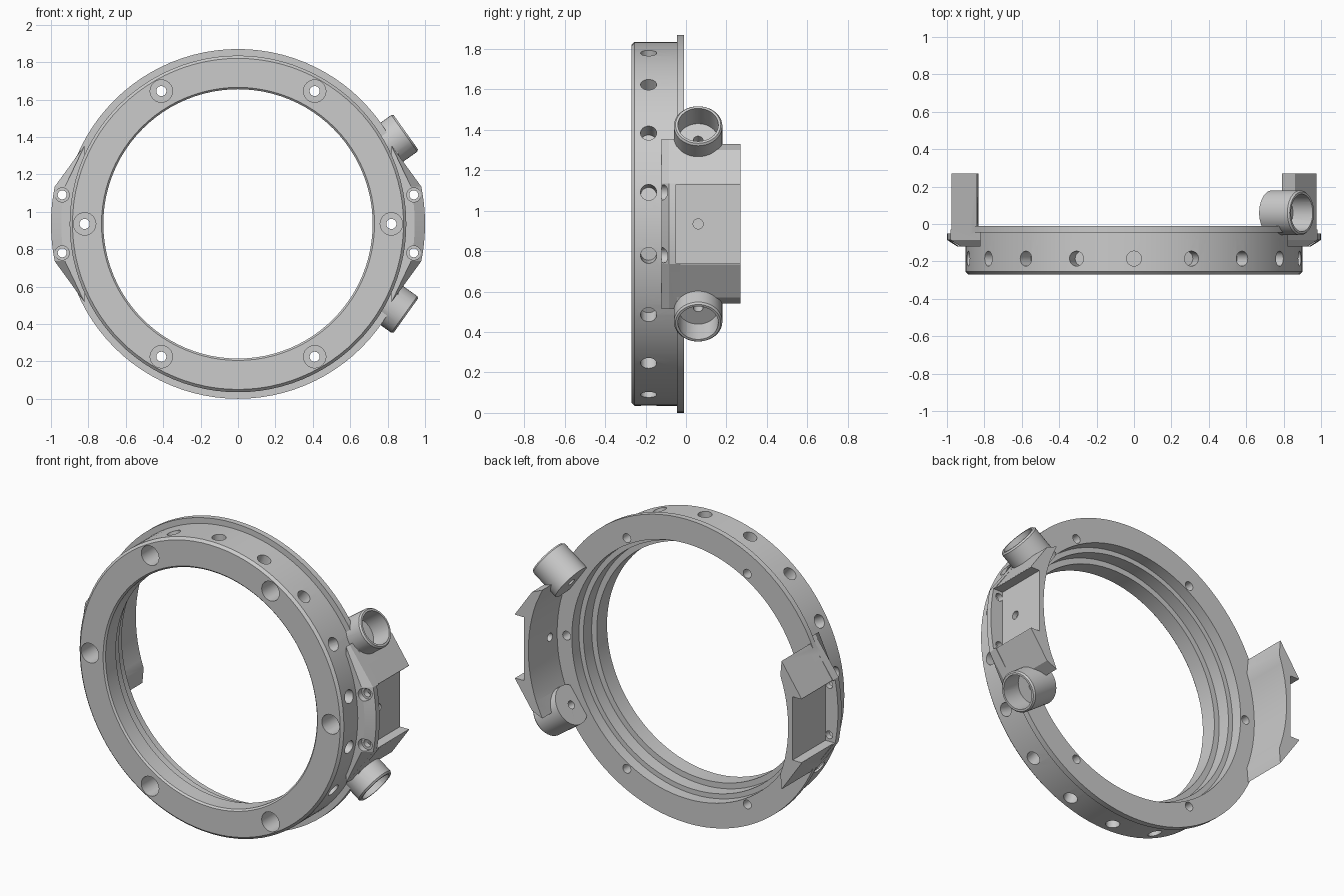
import bpy, bmesh
from math import sin, cos, pi, radians
from mathutils import Vector, Matrix

if "Cube" in bpy.data.objects:
    bpy.data.objects.remove(bpy.data.objects["Cube"])

CZ = 0.935  # height of the ring axis


def finish(name, bm):
    bmesh.ops.remove_doubles(bm, verts=bm.verts, dist=1e-5)
    bmesh.ops.recalc_face_normals(bm, faces=bm.faces)
    me = bpy.data.meshes.new(name)
    bm.to_mesh(me)
    bm.free()
    ob = bpy.data.objects.new(name, me)
    bpy.context.collection.objects.link(ob)
    return ob


def lathe(bm, profile, origin, axis, segs, closed=False):
    """Revolve (radius, distance along axis) points."""
    rot = Vector(axis).to_track_quat('Z', 'Y').to_matrix()
    o = Vector(origin)
    rings = []
    for i in range(segs):
        a = 2 * pi * i / segs
        rings.append([bm.verts.new(o + rot @ Vector((r * cos(a), r * sin(a), t)))
                      for r, t in profile])
    n = len(profile)
    for i in range(segs):
        p, q = rings[i], rings[(i + 1) % segs]
        for j in range(n if closed else n - 1):
            k = (j + 1) % n
            bm.faces.new((p[j], q[j], q[k], p[k]))


def loft(bm, outlines):
    """Join matching (x, z) outlines placed at given y, with end caps."""
    rows = [[bm.verts.new((x, y, CZ + z)) for x, z in pts] for y, pts in outlines]
    n = len(rows[0])
    for a, b in zip(rows, rows[1:]):
        for i in range(n):
            j = (i + 1) % n
            bm.faces.new((a[i], a[j], b[j], b[i]))
    bm.faces.new(rows[0])
    bm.faces.new(rows[-1])


def arc(r, a0, a1, n):
    return [(r * cos(radians(a0 + (a1 - a0) * i / n)),
             r * sin(radians(a0 + (a1 - a0) * i / n))) for i in range(n + 1)]


def boolean(target, tool, op):
    m = target.modifiers.new(op, 'BOOLEAN')
    m.object, m.operation, m.solver = tool, op, 'EXACT'
    bpy.context.view_layer.objects.active = target
    bpy.ops.object.modifier_apply(modifier=m.name)
    bpy.data.objects.remove(tool, do_unlink=True)


# Main ring with rear flange, stepped bore and chamfered front
bm = bmesh.new()
lathe(bm, [(0.73, -0.27), (0.885, -0.27), (0.90, -0.255), (0.90, -0.045),
           (0.935, -0.045), (0.935, -0.01), (0.785, -0.01), (0.785, -0.08),
           (0.755, -0.08), (0.755, -0.16), (0.72, -0.16), (0.72, -0.26)],
      (0, 0, CZ), (0, 1, 0), 96, closed=True)
ring = finish("mount_ring", bm)

for s in (1, -1):
    # Side wing with bevelled front edge
    rim = arc(1.0, -11.5, 11.5, 10)
    full = [(0.82, -0.42)] + rim + [(0.82, 0.42), (0.82, 0)]
    low = [(0.82, -0.42)] + [(x - 0.055, z) for x, z in rim] + [(0.82, 0.42), (0.82, 0)]
    bm = bmesh.new()
    loft(bm, [(y, [(s * x, z) for x, z in o])
              for y, o in ((-0.12, low), (-0.085, full), (-0.03, full))])
    boolean(ring, finish("wing", bm), 'UNION')

    # Rear block with curved inside and sloped ends
    ends = [(0.79, 0.395), (0.86, 0.365), (0.975, 0.2)] if s > 0 else \
           [(0.84, 0.395), (0.975, 0.2)]
    inner = arc(0.885, -20, 20, 12)
    pts = inner + ends + [(x, -z) for x, z in reversed(ends)]
    bm = bmesh.new()
    loft(bm, [(y, [(s * x, z) for x, z in pts]) for y in (-0.06, 0.27)])
    boolean(ring, finish("block", bm), 'UNION')

# Two round sockets on the right
cups = []
for s in (1, -1):
    d = Vector((0.815, 0, s * 0.58)).normalized()
    p = Vector((0.8975, 0.06, CZ + s * 0.49))
    cups.append((p, d))
    bm = bmesh.new()
    lathe(bm, [(0, -0.195), (0.12, -0.195), (0.12, -0.01), (0.112, 0), (0, 0)], p, d, 40)
    boolean(ring, finish("socket", bm), 'UNION')

# Cutters: socket bores
bm = bmesh.new()
for p, d in cups:
    lathe(bm, [(0, -0.25), (0.024, -0.25), (0.024, -0.13), (0.1, -0.13),
               (0.1, 0.05), (0, 0.05)], p, d, 40)
# Cutters: six counterbored screw holes
for k in range(6):
    a = k * pi / 3
    lathe(bm, [(0, -0.3), (0.06, -0.3), (0.06, -0.12), (0.027, -0.12),
               (0.027, 0.01), (0, 0.01)],
          (0.82 * cos(a), 0, CZ + 0.82 * sin(a)), (0, 1, 0), 24)
# Cutters: eighteen radial holes
for k in range(18):
    a = radians(10 + 20 * k)
    lathe(bm, [(0, 0.81), (0.04, 0.81), (0.04, 0.95), (0, 0.95)],
          (0, -0.185, CZ), (cos(a), 0, sin(a)), 24)
# Cutters: small stepped holes in the wings
for sx in (1, -1):
    for sz in (1, -1):
        lathe(bm, [(0, -0.15), (0.038, -0.15), (0.038, -0.085), (0.024, -0.085),
                   (0.024, -0.035), (0, -0.035)],
              (sx * 0.94, 0, CZ + sz * 0.155), (0, 1, 0), 20)
holes = finish("hole_cutter", bm)

# Cutters: flat recess on the outside of each block
for s in (1, -1):
    bm = bmesh.new()
    bmesh.ops.create_cube(bm, size=1, matrix=Matrix.Translation((s * 1.015, 0.125, CZ))
                          @ Matrix.Diagonal((0.2, 0.35, 0.39, 1)))
    boolean(ring, finish("recess_cutter", bm), 'DIFFERENCE')
boolean(ring, holes, 'DIFFERENCE')

# Pin hole through the right block
bm = bmesh.new()
lathe(bm, [(0, 0.84), (0.025, 0.84), (0.025, 1), (0, 1)], (0, 0.06, CZ), (1, 0, 0), 20)
boolean(ring, finish("pin_cutter", bm), 'DIFFERENCE')

bpy.ops.object.select_all(action='DESELECT')
ring.select_set(True)
bpy.context.view_layer.objects.active = ring
bpy.ops.object.shade_smooth_by_angle(angle=radians(25))
